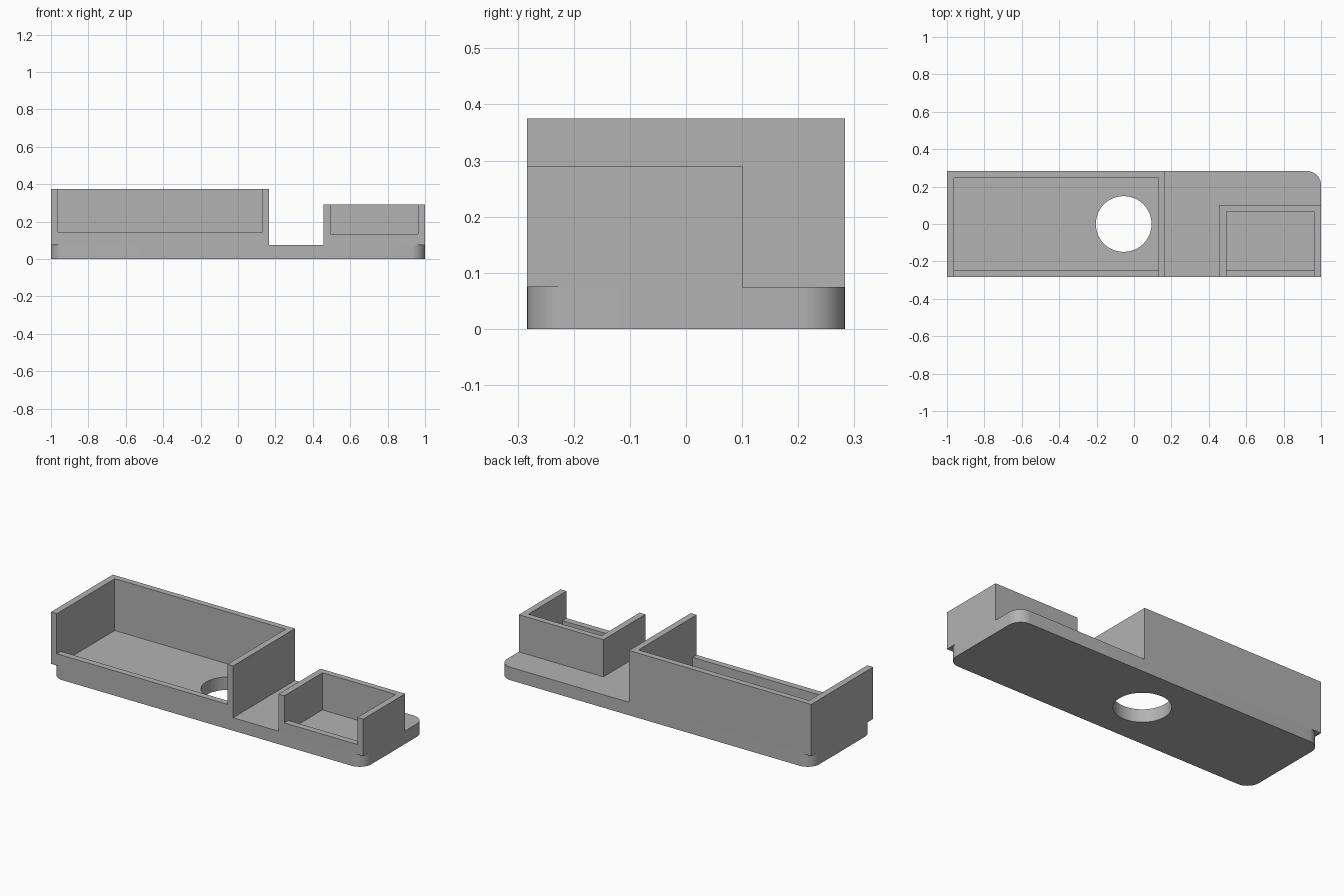
import bpy
import bmesh
import math
from mathutils import Vector

if "Cube" in bpy.data.objects:
    bpy.data.objects.remove(bpy.data.objects["Cube"], do_unlink=True)

HALF_DEPTH = 0.283
PLATE_TOP = 0.075
WALL = 0.037

grey = bpy.data.materials.new("plain grey")
grey.use_nodes = True
grey.diffuse_color = (0.448, 0.448, 0.448, 1)
grey.node_tree.nodes["Principled BSDF"].inputs["Base Color"].default_value = grey.diffuse_color


def add_object(name, bm):
    bmesh.ops.recalc_face_normals(bm, faces=bm.faces)
    mesh = bpy.data.meshes.new(name)
    bm.to_mesh(mesh)
    bm.free()
    mesh.materials.append(grey)
    obj = bpy.data.objects.new(name, mesh)
    bpy.context.collection.objects.link(obj)
    return obj


def prism(points, direction):
    """Extrude a closed outline along a direction."""
    bm = bmesh.new()
    face = bm.faces.new([bm.verts.new(p) for p in points])
    swept = bmesh.ops.extrude_face_region(bm, geom=[face], use_keep_orig=True)
    moved = [g for g in swept["geom"] if isinstance(g, bmesh.types.BMVert)]
    bmesh.ops.translate(bm, verts=moved, vec=Vector(direction))
    return bm


def block(x0, x1, y0, y1, z0, z1):
    outline = [(x0, y0, z0), (x1, y0, z0), (x1, y1, z0), (x0, y1, z0)]
    return prism(outline, (0, 0, z1 - z0))


def cut(obj, cutter):
    """Subtract the cutter, then discard it."""
    cutter.hide_render = True
    mod = obj.modifiers.new("cut", "BOOLEAN")
    mod.operation = "DIFFERENCE"
    mod.solver = "EXACT"
    mod.object = cutter
    bpy.ops.object.select_all(action="DESELECT")
    bpy.context.view_layer.objects.active = obj
    obj.select_set(True)
    bpy.ops.object.modifier_apply(modifier=mod.name)
    bpy.data.objects.remove(cutter, do_unlink=True)


# Base plate with rounded vertical corners
bm = block(-1, 1, -HALF_DEPTH, HALF_DEPTH, 0, PLATE_TOP)
uprights = [e for e in bm.edges if abs(e.verts[0].co.z - e.verts[1].co.z) > 0.01]
bmesh.ops.bevel(bm, geom=uprights, offset=0.075, segments=12, profile=0.5, affect="EDGES")
plate = add_object("base_plate", bm)

# Round hole through the plate
radius, hole_x = 0.149, -0.055
circle = [(hole_x + radius * math.cos(math.tau * i / 64),
           radius * math.sin(math.tau * i / 64), -0.1) for i in range(64)]
cut(plate, add_object("hole_cutter", prism(circle, (0, 0, 0.3))))
bpy.ops.object.shade_smooth_by_angle(angle=math.radians(30))


def tray(name, x0, x1, back, top, lip):
    """Square-cornered walls, with only a low lip along the front."""
    walls = add_object(name, block(x0, x1, -HALF_DEPTH, back, PLATE_TOP, top))
    inner_back, inner_front = back - WALL + 0.002, -HALF_DEPTH + WALL
    profile = [(inner_back, 0), (inner_front, 0), (inner_front, lip),
               (-1, lip), (-1, 1), (inner_back, 1)]
    left = x0 + WALL
    outline = [(left, y, z) for y, z in profile]
    cut(walls, add_object("cavity_cutter", prism(outline, (x1 - WALL - left, 0, 0))))


tray("large_tray", -1, 0.167, HALF_DEPTH, 0.375, 0.143)
tray("small_tray", 0.458, 1, 0.101, 0.29, 0.133)
